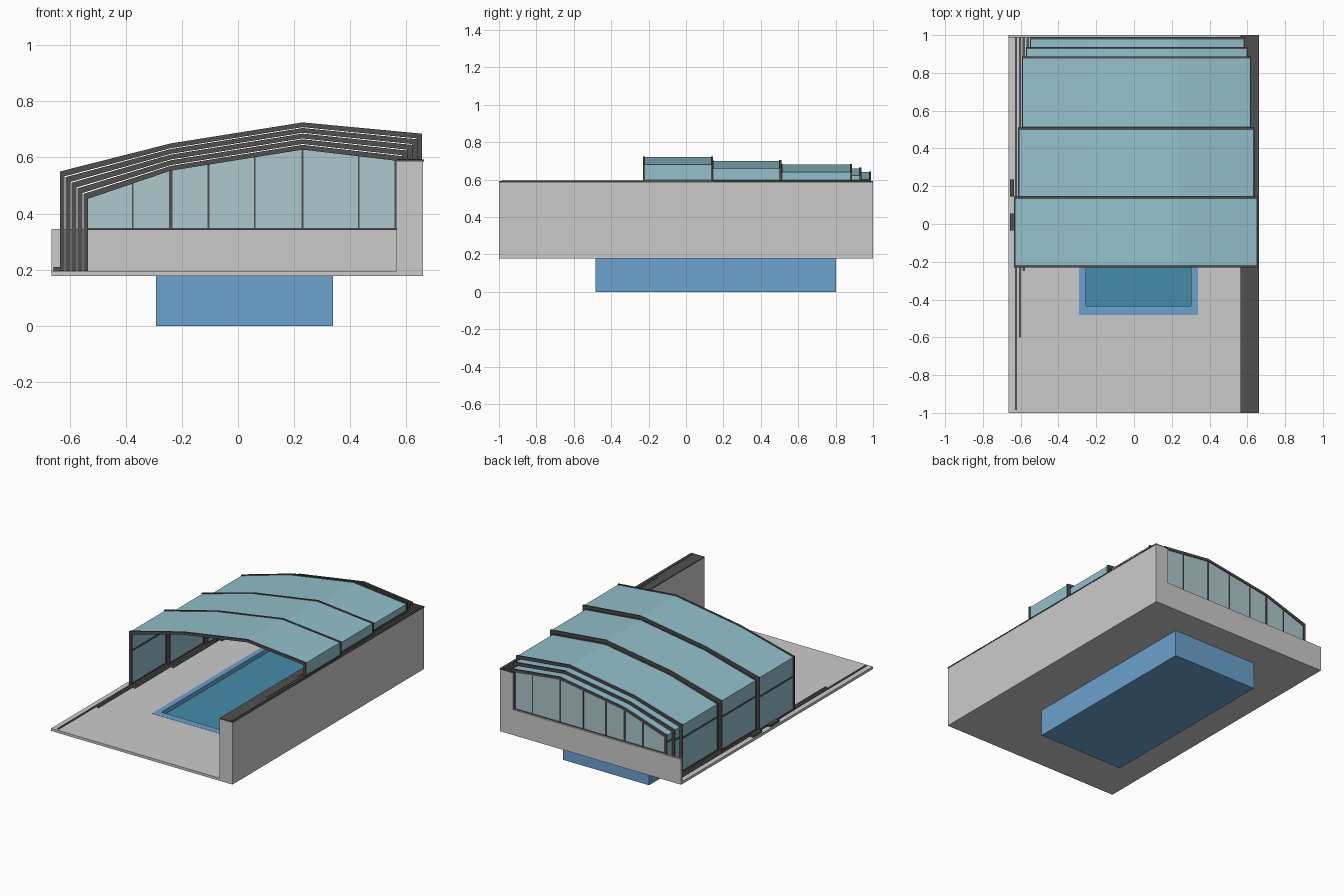
import bpy, bmesh

if "Cube" in bpy.data.objects:
    bpy.data.objects.remove(bpy.data.objects["Cube"])


def material(name, color):
    m = bpy.data.materials.new(name)
    m.diffuse_color = (*color, 1)
    m.use_nodes = True
    m.node_tree.nodes["Principled BSDF"].inputs["Base Color"].default_value = m.diffuse_color
    return m


FRAME = material("dark_frame", (0.08, 0.08, 0.08))
GLASS = material("roof_glass", (0.29, 0.53, 0.60))
END_GLASS = material("end_glass", (0.42, 0.58, 0.60))
POOL = material("pool_blue", (0.15, 0.36, 0.62))
WATER = material("water", (0.06, 0.26, 0.40))


def finish(name, bm, mat):
    bmesh.ops.recalc_face_normals(bm, faces=bm.faces)
    me = bpy.data.meshes.new(name)
    bm.to_mesh(me)
    bm.free()
    if mat:
        me.materials.append(mat)
    ob = bpy.data.objects.new(name, me)
    bpy.context.collection.objects.link(ob)
    return ob


def box(name, x, y, z, mat=None):
    bm = bmesh.new()
    bmesh.ops.create_cube(bm, size=1)
    for v in bm.verts:
        v.co = [r[0] + (c + 0.5) * (r[1] - r[0]) for c, r in zip(v.co, (x, y, z))]
    return finish(name, bm, mat)


def band(name, outer, inner, y0, y1, mat):
    """Strip between two matching xz profiles, extruded along y."""
    bm = bmesh.new()
    rows = [[bm.verts.new((x, y, z)) for x, z in p]
            for p, y in ((outer, y0), (inner, y0), (inner, y1), (outer, y1))]
    for k in range(4):
        a, b = rows[k], rows[(k + 1) % 4]
        for i in range(len(outer) - 1):
            bm.faces.new((a[i], a[i + 1], b[i + 1], b[i]))
    for i in (0, -1):
        bm.faces.new([r[i] for r in rows])
    return finish(name, bm, mat)


def ring(name, ox, oy, ix, iy, z0, z1, mat=None):
    """Rectangular slab with a rectangular hole."""
    bm = bmesh.new()
    loops = []
    for (x, y), z in (((ox, oy), z0), ((ox, oy), z1), ((ix, iy), z1), ((ix, iy), z0)):
        loops.append([bm.verts.new((a, b, z)) for a, b in
                      ((x[0], y[0]), (x[1], y[0]), (x[1], y[1]), (x[0], y[1]))])
    for k in range(4):
        a, b = loops[k], loops[(k + 1) % 4]
        for i in range(4):
            j = (i + 1) % 4
            bm.faces.new((a[i], a[j], b[j], b[i]))
    return finish(name, bm, mat)


def profile(d, inset=0.0):
    """Roof cross-section: d = nesting offset, inset = inward offset."""
    xl, xr, e = -0.635 + 1.05 * d + inset, 0.655 - 0.88 * d - inset, d + inset
    return [(xl, 0.196), (xl, 0.55 - e), (-0.24, 0.65 - e),
            (0.23, 0.725 - e), (xr, 0.685 - e), (xr, 0.592)]


# ground deck, retaining wall and low back wall
PX, PY = (-0.292, 0.338), (-0.483, 0.803)
ring("deck", (-0.665, 0.66), (-1, 1), PX, PY, 0.178, 0.195)
box("side_wall", (0.565, 0.66), (-1, 1), (0.178, 0.585))
box("side_wall_cap", (0.565, 0.662), (-1, 1), (0.585, 0.592), FRAME)
box("back_wall", (-0.665, 0.565), (0.988, 1), (0.195, 0.345))

# sunken pool with flush rim and lower water
IX, IY = (-0.255, 0.303), (-0.435, 0.755)
box("pool_basin", PX, PY, (0, 0.165), POOL)
ring("pool_rim", PX, PY, IX, IY, 0.165, 0.196, POOL)
box("pool_water", IX, IY, (0.16, 0.168), WATER)

# telescoping roof sections and their tracks
spans = [(-0.23, 0.145), (0.135, 0.51), (0.505, 0.888), (0.565, 0.938), (0.62, 0.99)]
track_starts = [-0.985, -0.6, -0.25, 0.12, 0.6]
T = 0.012
for i, ((y0, y1), ty) in enumerate(zip(spans, track_starts)):
    d = 0.02 * i
    outer, inner = profile(d), profile(d, 0.017)
    n = f"section_{i + 1}"
    for k, ya in enumerate((y0, y1 - T)):
        band(f"{n}_arch_{k + 1}", outer, inner, ya, ya + T, FRAME)
    band(f"{n}_glass", profile(d, 0.004), profile(d, 0.011), y0 + T, y1 - T, GLASS)
    xl, xr = outer[0][0], outer[-1][0]
    for part, z in (("sill", 0.196), ("side_bar", 0.415)):
        box(f"{n}_{part}", (xl, xl + 0.015), (y0 + T, y1 - T), (z, z + 0.01), FRAME)
    box(f"{n}_right_sill", (xr - 0.015, xr), (y0 + T, y1 - T), (0.592, 0.6), FRAME)
    box(f"floor_track_{i + 1}", (xl + 0.004, xl + 0.016), (ty, 0.988), (0.195, 0.199), FRAME)
    box(f"wall_track_{i + 1}", (xr - 0.014, xr - 0.004), (ty, 0.988), (0.592, 0.595), FRAME)

# drive boxes beside the outer track
for k, y in enumerate((-0.035, 0.145)):
    box(f"drive_box_{k + 1}", (-0.657, -0.634), (y, y + 0.09), (0.195, 0.21), FRAME)

# glazed gable at the back
top = profile(0.08, 0.016)[1:5]
band("gable_glass", top, [(x, 0.345) for x, z in top], 0.979, 0.985, END_GLASS)
for k, x in enumerate((-0.375, -0.24, -0.105, 0.06, 0.23, 0.43, 0.56)):
    for (xa, za), (xb, zb) in zip(top, top[1:]):
        if xa <= x <= xb:
            h = za + (zb - za) * (x - xa) / (xb - xa)
    w = 0.006 if k == 1 else 0.003
    box(f"gable_mullion_{k + 1}", (x - w, x + w), (0.976, 0.989), (0.345, h), FRAME)
box("gable_sill", (-0.535, 0.565), (0.976, 0.989), (0.342, 0.349), FRAME)
